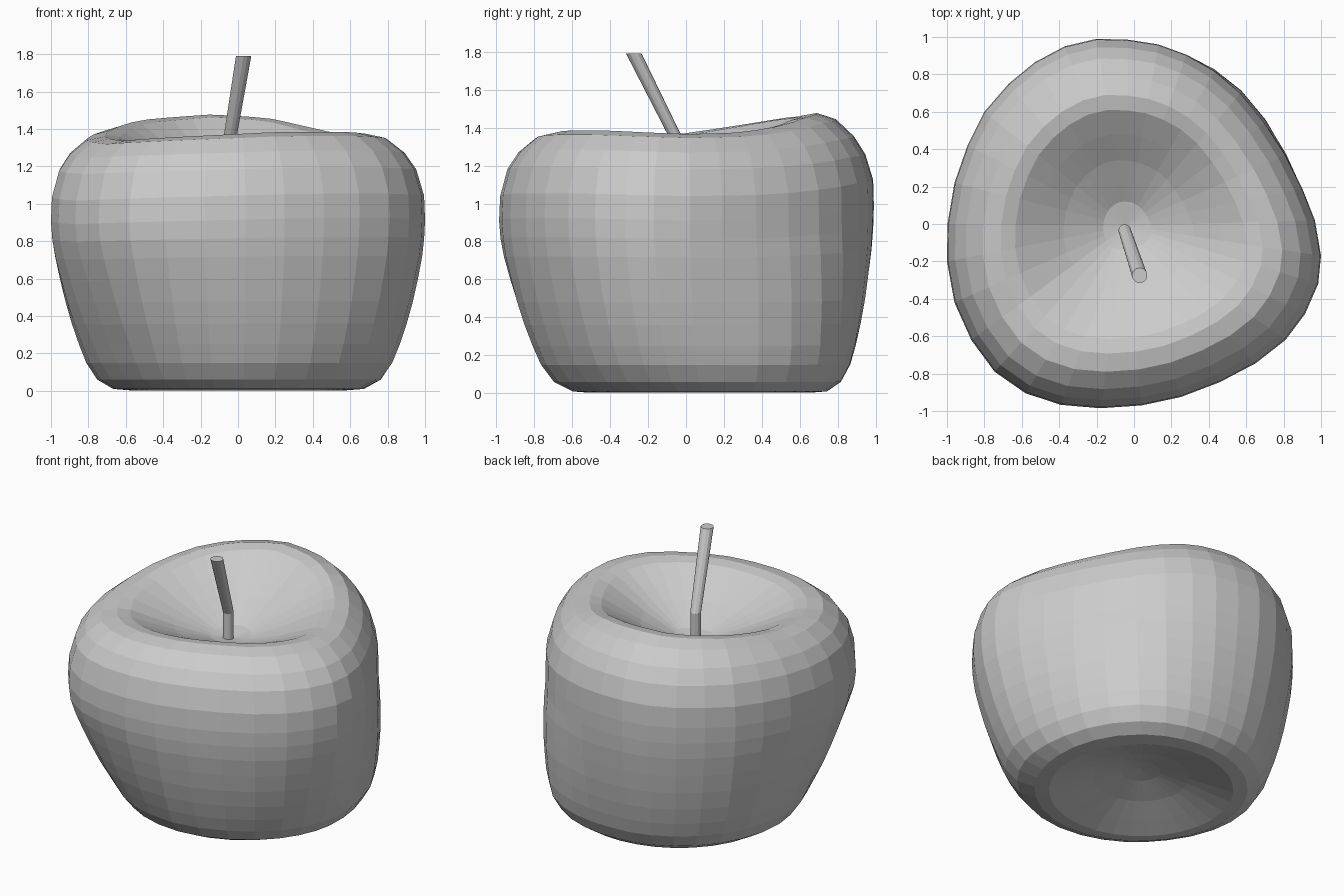
import bpy, bmesh, math
from mathutils import Vector

if "Cube" in bpy.data.objects:
    bpy.data.objects.remove(bpy.data.objects["Cube"])

# Widest outline of the fruit seen from above
OUTLINE = [(1, -.17), (.967, .02), (.9, .19), (.81, .37), (.7, .54), (.57, .7), (.43, .82), (.28, .905),
           (.13, .96), (-.03, .985), (-.2, .99), (-.37, .95), (-.53, .865), (-.67, .75), (-.8, .6),
           (-.89, .42), (-.96, .22), (-.997, 0), (-1, -.2), (-.96, -.42), (-.87, -.62), (-.745, -.79),
           (-.58, -.905), (-.39, -.967), (-.18, -.985), (.04, -.97), (.25, -.925), (.46, -.845),
           (.65, -.745), (.81, -.62), (.915, -.48), (.985, -.32)]
# Rim height by angle in degrees
RIM = [(0, 1.365), (30, 1.375), (55, 1.415), (75, 1.46), (100, 1.48), (135, 1.45), (180, 1.37),
       (215, 1.335), (250, 1.36), (290, 1.385), (325, 1.385), (360, 1.365)]
MEAN = 1.38
BASE, BASE_R = Vector((0, .07)), .67
HUB = Vector((-.04, -.01))


def rim_height(angle):
    a = math.degrees(angle) % 360
    for (a0, h0), (a1, h1) in zip(RIM, RIM[1:]):
        if a <= a1:
            return h0 + (h1 - h0) * (a - a0) / (a1 - a0)


def loft(name, rings, bottom, top):
    bm = bmesh.new()
    rows = [[bm.verts.new(p) for p in ring] for ring in rings]
    n = len(rows[0])
    for lo, hi in zip(rows, rows[1:]):
        for i in range(n):
            j = (i + 1) % n
            bm.faces.new((lo[i], lo[j], hi[j], hi[i]))
    b, t = bm.verts.new(bottom), bm.verts.new(top)
    for i in range(n):
        j = (i + 1) % n
        bm.faces.new((b, rows[0][j], rows[0][i]))
        bm.faces.new((t, rows[-1][i], rows[-1][j]))
    bmesh.ops.recalc_face_normals(bm, faces=bm.faces)
    mesh = bpy.data.meshes.new(name)
    bm.to_mesh(mesh)
    bm.free()
    ob = bpy.data.objects.new(name, mesh)
    bpy.context.collection.objects.link(ob)


points = [(Vector(p), math.atan2(p[1], p[0])) for p in OUTLINE]
rings = []

# Hollow underside: round rings (radius, height)
for r, z in [(.12, .14), (.3, .095), (.45, .045), (.58, .003)]:
    rings.append([(*(BASE + r * Vector((math.cos(a), math.sin(a)))), z) for p, a in points])

# Sides: blend from round base to full outline (height, blend, lean to back right)
for z, t, lean in [(.01, 0, .02), (.06, .28, .05), (.15, .47, .07), (.25, .59, .07), (.36, .7, .06),
                   (.48, .8, .05), (.6, .88, .035), (.72, .95, .02), (.82, .985, .005),
                   (.92, 1, 0), (1.05, .985, 0)]:
    ring = []
    for p, a in points:
        d = Vector((math.cos(a), math.sin(a)))
        c = math.cos(a - math.pi / 4)
        q = (BASE + BASE_R * d).lerp(p, t) + d * lean * c ** 5
        ring.append((*q, z * (1 + (rim_height(a) / MEAN - 1) * min(1, z * 1.1))))
    rings.append(ring)

# Shoulder, rim and stem hollow: (scale, drop below rim, share of rim tilt)
for s, drop, tilt in [(.955, .19, .7), (.895, .1, .75), (.8, .022, .87), (.7, 0, .98),
                      (.62, .012, .96), (.49, .075, .74), (.35, .145, .45), (.13, .235, .08)]:
    rings.append([(*HUB.lerp(p, s), MEAN - drop + (rim_height(a) - MEAN) * tilt)
                  for p, a in points])

loft("fruit_body", rings, (*BASE, .155), (*HUB, 1.125))

# Bent stem
stem = []
for x, y, z, r in [(-.05, -.035, 1.08, .034), (-.05, -.035, 1.31, .034), (.03, -.275, 1.79, .041)]:
    stem.append([(x + r * math.cos(k * math.tau / 12), y + r * math.sin(k * math.tau / 12), z)
                 for k in range(12)])
loft("stem", stem, (-.05, -.035, 1.08), (.03, -.275, 1.79))
